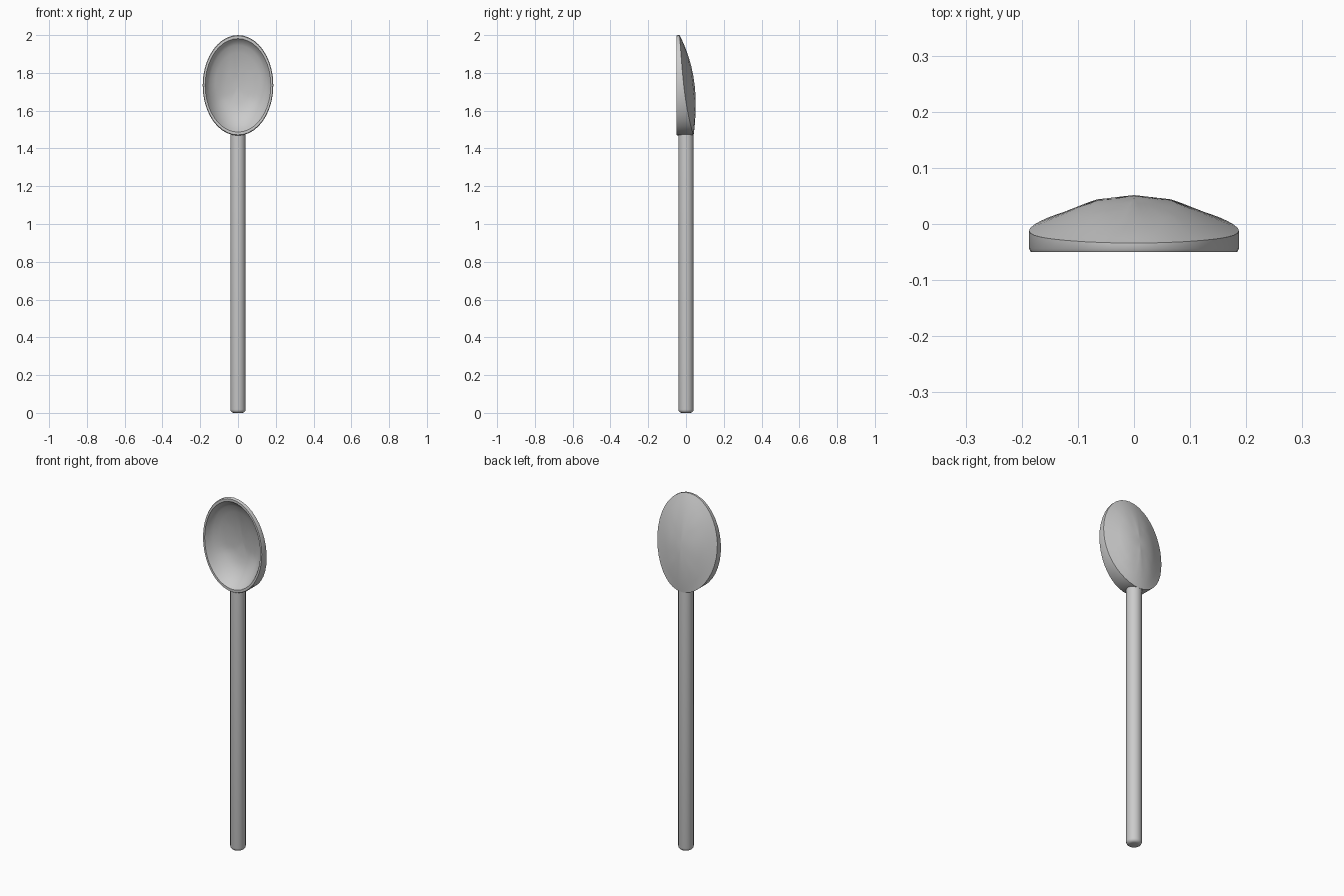
import bpy, bmesh, math

if "Cube" in bpy.data.objects:
    bpy.data.objects.remove(bpy.data.objects["Cube"])

RX, RZ, ZC = 0.187, 0.266, 1.734   # oval outline of the spoon head
FRONT = -0.05                      # y of the flat rim
SEG = 40


def finish(bm, name, angle):
    bmesh.ops.recalc_face_normals(bm, faces=bm.faces)
    me = bpy.data.meshes.new(name)
    bm.to_mesh(me)
    bm.free()
    ob = bpy.data.objects.new(name, me)
    bpy.context.collection.objects.link(ob)
    bpy.ops.object.select_all(action='DESELECT')
    ob.select_set(True)
    bpy.context.view_layer.objects.active = ob
    bpy.ops.object.shade_smooth_by_angle(angle=math.radians(angle))
    return ob


def edge_y(t):
    # depth of the side wall: thin at the tip, thick at the handle
    return -0.012 + 0.030 * t + 0.015 * t * t + 0.007 * t ** 3


def back_y(u, w):
    # back surface, u and w are normalised oval coordinates
    t = -w
    half = math.sqrt(max(1 - w * w, 0))
    s = min(abs(u) / half, 1) if half > 1e-4 else 0
    h = 1 - 0.4 * s if s < 0.4 else 0.84 * (1 - s) / 0.6
    return edge_y(t) + 0.058 * (1 - w * w) * h


def bowl_y(u, w):
    # hollow front, kept a shell thickness in front of the back
    k = math.hypot(u, w) / 0.93
    return min(FRONT + 0.09 * (1 - k ** 4), back_y(u, w) - 0.008)


# Head: closed shell from oval rings, back centre -> wall -> rim -> bowl centre
bm = bmesh.new()
rings = [(k, back_y) for k in (0.2, 0.4, 0.6, 0.8, 0.92, 1.0)]
rings += [(1.0, lambda u, w: FRONT + 0.006),
          (0.985, lambda u, w: FRONT),
          (0.93, lambda u, w: FRONT)]
rings += [(k, bowl_y) for k in (0.88, 0.8, 0.65, 0.5, 0.35, 0.18)]
loops = []
for k, fy in rings:
    loop = []
    for i in range(SEG):
        a = 2 * math.pi * i / SEG
        u, w = k * math.cos(a), k * math.sin(a)
        loop.append(bm.verts.new((RX * u, fy(u, w), ZC + RZ * w)))
    loops.append(loop)
for a, b in zip(loops, loops[1:]):
    for i in range(SEG):
        j = (i + 1) % SEG
        bm.faces.new((a[i], a[j], b[j], b[i]))
for loop, fy in ((loops[0], back_y), (loops[-1], bowl_y)):
    c = bm.verts.new((0, fy(0, 0), ZC))
    for i in range(SEG):
        bm.faces.new((loop[i], loop[(i + 1) % SEG], c))
finish(bm, "spoon_head", 35)

# Handle: round rod with a rounded lower end
bm = bmesh.new()
L = 1.476
ret = bmesh.ops.create_cone(bm, cap_ends=True, segments=20, radius1=0.04,
                            radius2=0.04, depth=L)
bmesh.ops.translate(bm, verts=bm.verts, vec=(0, 0, L / 2))
low = [e for e in bm.edges if all(v.co.z < 0.01 for v in e.verts)]
bmesh.ops.bevel(bm, geom=low, offset=0.018, segments=4, profile=0.5,
                affect='EDGES')
finish(bm, "handle", 40)
